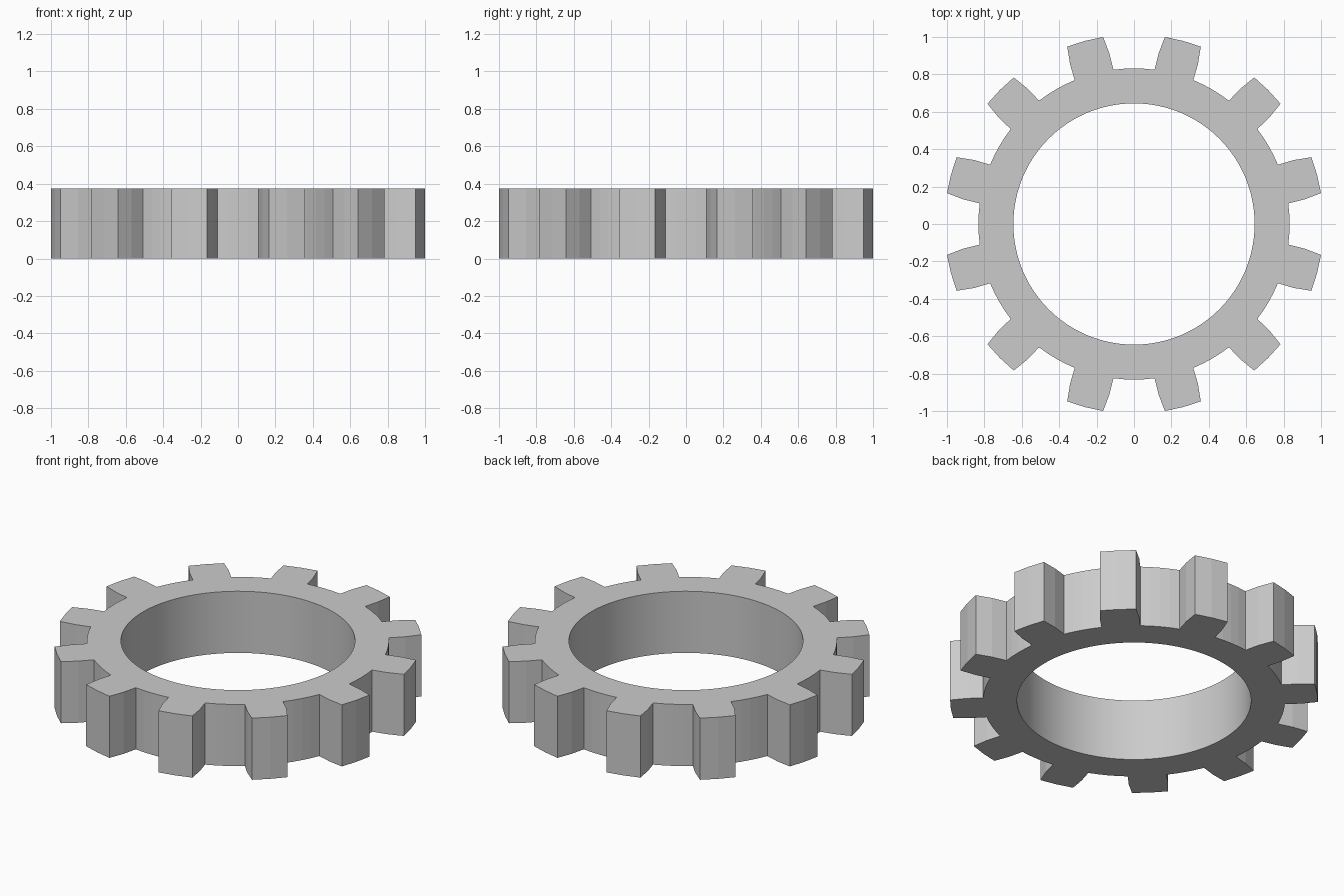
import bpy, bmesh
from math import radians, cos, sin

if "Cube" in bpy.data.objects:
    bpy.data.objects.remove(bpy.data.objects["Cube"])

TEETH, HEIGHT, BORE = 12, 0.375, 0.645
STEP = 360 / TEETH
# one tooth pitch: (angle from tooth centre, radius)
half = [(-15, 0.832), (-11.2, 0.832), (-7.4, 0.832), (-6.8, 0.921), (-5.63, 1.0135)]
pitch = half + [(0, 1.0135)] + [(-a, r) for a, r in reversed(half[1:])]

profile = [(radians(15 + STEP * i + a), r) for i in range(TEETH) for a, r in pitch]
n = len(profile)

# toothed ring: outer and inner loops at bottom and top, bridged with quads
bm = bmesh.new()


def loop(points, z):
    return [bm.verts.new((r * cos(a), r * sin(a), z)) for a, r in points]


# bore loop is evenly spaced
bore = [(360 / n * i, BORE) for i in range(n)]
bore = [(radians(a), r) for a, r in bore]
loops = [loop(profile, 0), loop(profile, HEIGHT), loop(bore, HEIGHT), loop(bore, 0)]
for k in range(4):
    a, b = loops[k], loops[(k + 1) % 4]
    for i in range(n):
        j = (i + 1) % n
        f = bm.faces.new((a[i], a[j], b[j], b[i]))
        f.smooth = k == 2  # smooth bore wall, flat elsewhere
# crisp rims around the bore
for e in bm.edges:
    if len({f.smooth for f in e.link_faces}) > 1:
        e.smooth = False
bmesh.ops.recalc_face_normals(bm, faces=bm.faces)

mesh = bpy.data.meshes.new("gear_ring")
bm.to_mesh(mesh)
bm.free()
bpy.context.collection.objects.link(bpy.data.objects.new("gear_ring", mesh))
